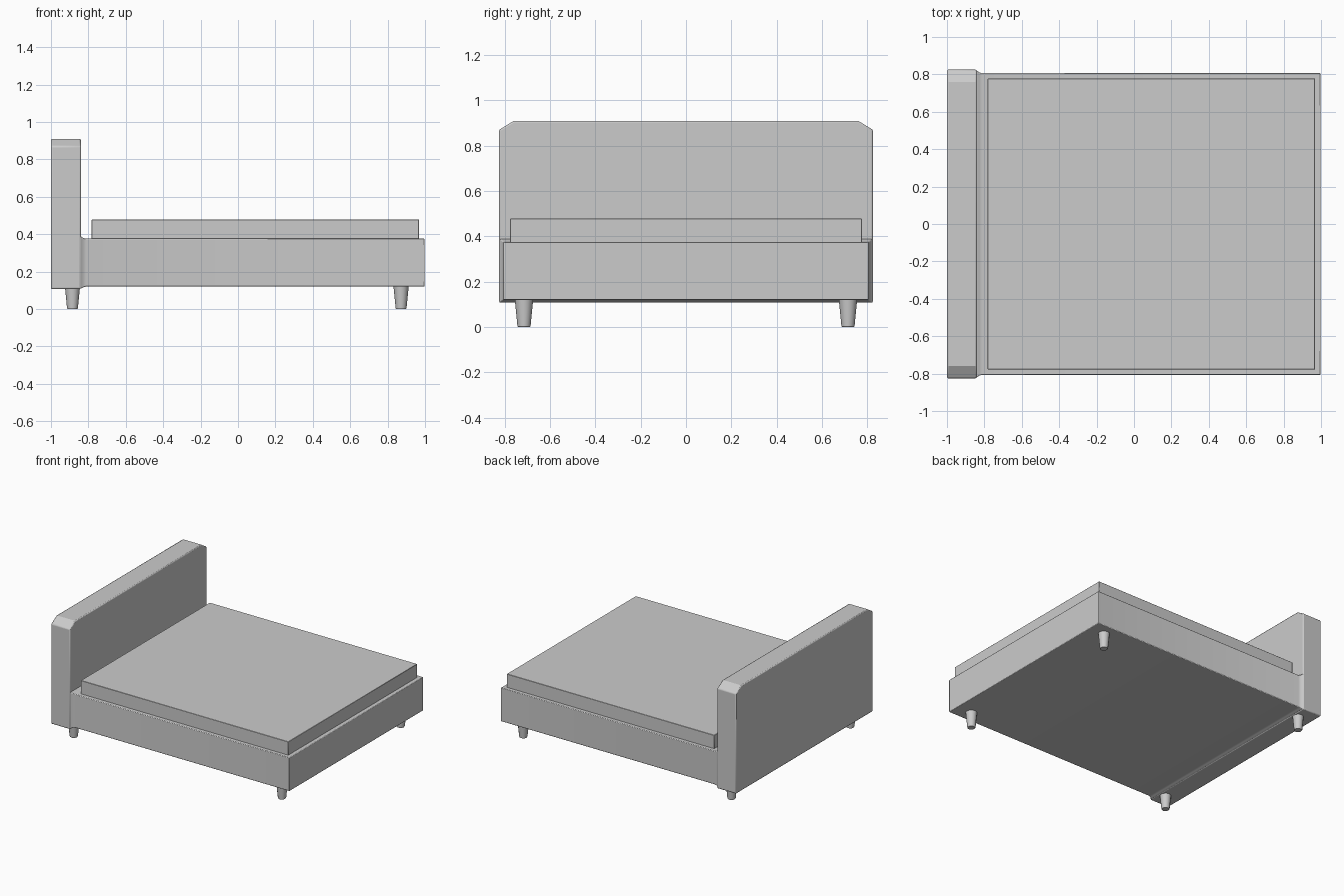
import bpy, bmesh, math

if "Cube" in bpy.data.objects:
    bpy.data.objects.remove(bpy.data.objects["Cube"])


def loft(name, rings, bevel=0.0, segments=2):
    """Skin a list of equal-length point rings and cap both ends."""
    bm = bmesh.new()
    vs = [[bm.verts.new(p) for p in ring] for ring in rings]
    n = len(rings[0])
    for a, b in zip(vs, vs[1:]):
        for i in range(n):
            j = (i + 1) % n
            bm.faces.new((a[i], a[j], b[j], b[i]))
    bm.faces.new(vs[0][::-1])
    bm.faces.new(vs[-1])
    bmesh.ops.recalc_face_normals(bm, faces=bm.faces)
    me = bpy.data.meshes.new(name)
    bm.to_mesh(me)
    bm.free()
    ob = bpy.data.objects.new(name, me)
    bpy.context.collection.objects.link(ob)
    if bevel:
        mod = ob.modifiers.new("soft_edges", 'BEVEL')
        mod.width = bevel
        mod.segments = segments
        mod.limit_method = 'ANGLE'
        mod.angle_limit = math.radians(40)
    bpy.ops.object.select_all(action='DESELECT')
    ob.select_set(True)
    bpy.context.view_layer.objects.active = ob
    bpy.ops.object.shade_smooth_by_angle(angle=math.radians(30))
    return ob


def rect(x, hy, z0, z1):
    return [(x, -hy, z0), (x, hy, z0), (x, hy, z1), (x, -hy, z1)]


# Headboard with clipped top corners
profile = [(-0.825, 0.107), (0.825, 0.107), (0.825, 0.87),
           (0.76, 0.91), (-0.76, 0.91), (-0.825, 0.87)]
loft("headboard", [[(x, y, z) for y, z in profile] for x in (-1.0, -0.84)], 0.007)

# Bed frame, flaring out where it meets the headboard
loft("bed_frame", [rect(-0.86, 0.822, 0.108, 0.391), rect(-0.84, 0.82, 0.11, 0.388),
                   rect(-0.828, 0.811, 0.116, 0.38), rect(-0.812, 0.806, 0.12, 0.376),
                   rect(0.998, 0.806, 0.12, 0.376)], 0.004)

# Mattress
loft("mattress", [rect(-0.782, 0.777, 0.36, 0.478), rect(0.968, 0.777, 0.36, 0.478)], 0.002, 1)

# Tapered legs
SIDES = 12
for lx, end in ((-0.885, "head"), (0.872, "foot")):
    for ly, side in ((-0.715, "right"), (0.715, "left")):
        rings = [[(lx + r * math.cos(2 * math.pi * i / SIDES),
                   ly + r * math.sin(2 * math.pi * i / SIDES), z) for i in range(SIDES)]
                 for z, r in ((0.0, 0.026), (0.004, 0.029), (0.125, 0.041))]
        loft(f"{end}_{side}_leg", rings)
